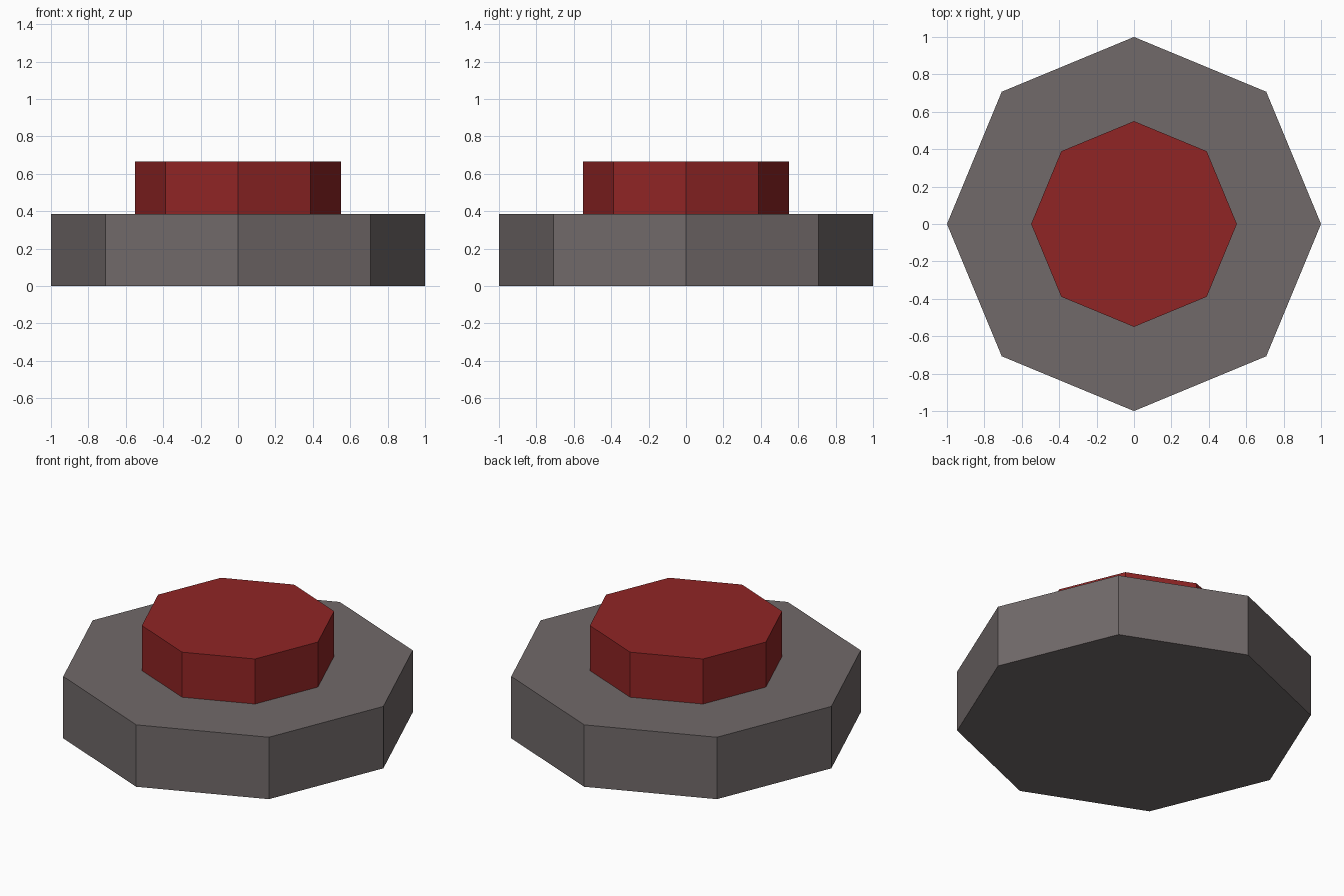
import bpy

if "Cube" in bpy.data.objects:
    bpy.data.objects.remove(bpy.data.objects["Cube"])


def material(name, color):
    mat = bpy.data.materials.new(name)
    mat.diffuse_color = (*color, 1.0)
    mat.use_nodes = True
    mat.node_tree.nodes["Principled BSDF"].inputs["Base Color"].default_value = mat.diffuse_color
    return mat


def octagon_disc(name, radius, z_bottom, z_top, mat):
    # Eight-sided prism with corners on the x and y axes
    bpy.ops.mesh.primitive_cylinder_add(
        vertices=8, radius=radius, depth=z_top - z_bottom,
        location=(0, 0, (z_bottom + z_top) / 2))
    obj = bpy.context.object
    obj.name = name
    obj.data.materials.append(mat)
    return obj


grey = material("warm grey", (0.165, 0.143, 0.143))
red = material("dark red", (0.28, 0.018, 0.018))

# Wide housing with the push button on top
octagon_disc("base", 1.0, 0.0, 0.385, grey)
octagon_disc("button", 0.55, 0.385, 0.665, red)
